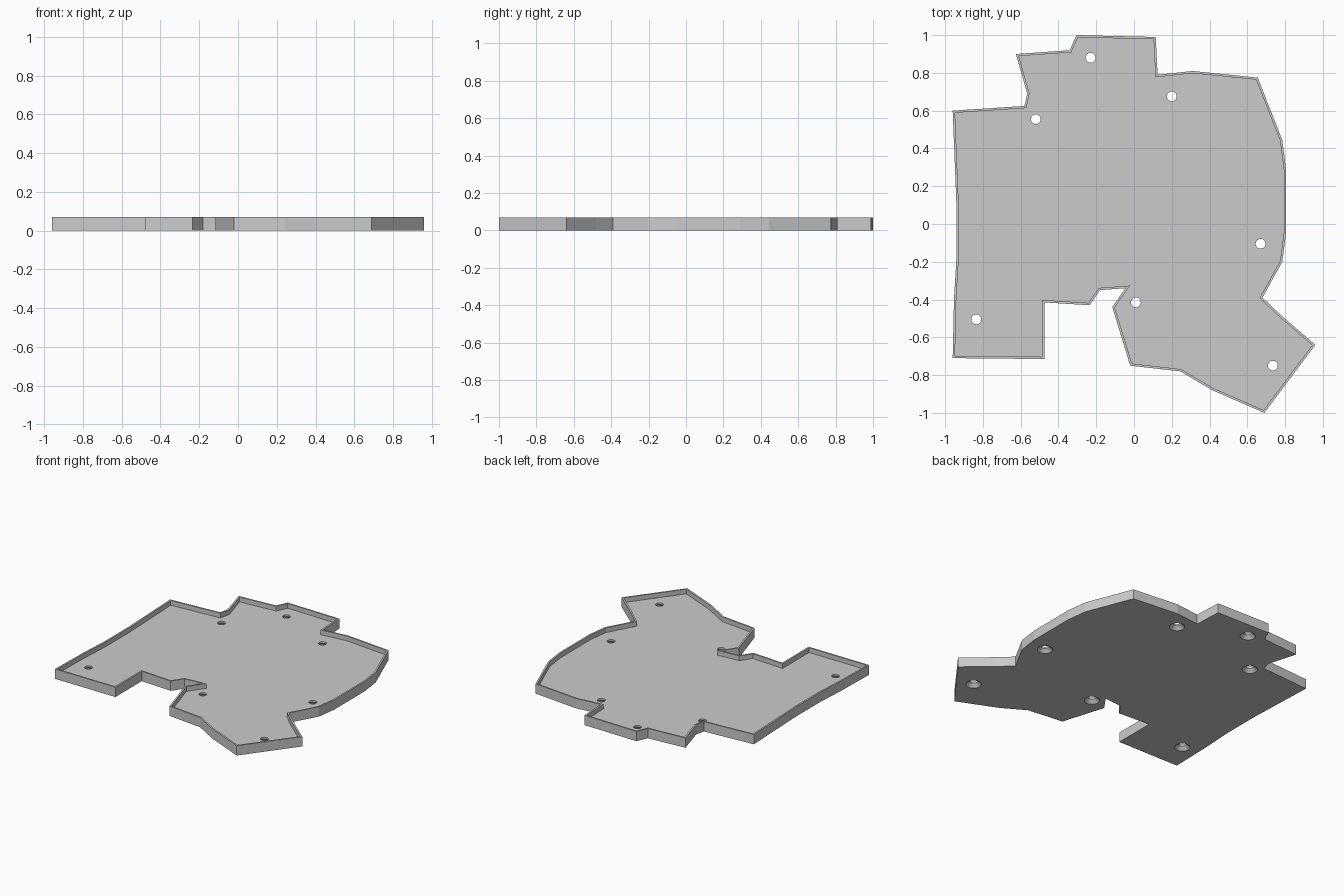
import bpy, bmesh
from mathutils import Matrix

cube = bpy.data.objects.get("Cube")
if cube:
    bpy.data.objects.remove(cube, do_unlink=True)

HEIGHT, FLOOR, RIM = 0.07, 0.036, 0.012

grey = bpy.data.materials.new("light grey plastic")
grey.use_nodes = True
grey.diffuse_color = (0.6, 0.6, 0.6, 1)
grey.node_tree.nodes["Principled BSDF"].inputs["Base Color"].default_value = (0.6, 0.6, 0.6, 1)


def make_object(name, bm):
    bmesh.ops.recalc_face_normals(bm, faces=bm.faces)
    mesh = bpy.data.meshes.new(name)
    bm.to_mesh(mesh)
    bm.free()
    mesh.materials.append(grey)
    obj = bpy.data.objects.new(name, mesh)
    bpy.context.collection.objects.link(obj)
    return obj


# Outline of the tray, counter-clockwise from the front left arm
outline = [
    (-0.96, -0.71), (-0.475, -0.715), (-0.475, -0.415), (-0.235, -0.43),
    (-0.18, -0.35), (-0.045, -0.34), (-0.115, -0.44), (-0.02, -0.75),
    (0.245, -0.78), (0.415, -0.88), (0.69, -1.0), (0.96, -0.64),
    (0.775, -0.48), (0.68, -0.39), (0.785, -0.2), (0.805, -0.05),
    (0.805, 0.29), (0.785, 0.445), (0.655, 0.775), (0.31, 0.81),
    (0.125, 0.79), (0.115, 0.99), (-0.305, 1.0), (-0.34, 0.92),
    (-0.625, 0.9), (-0.565, 0.69), (-0.58, 0.625), (-0.96, 0.6),
    (-0.94, 0.1), (-0.94, -0.18), (-0.953, -0.4),
]
holes = [(-0.23, 0.88), (0.2, 0.675), (-0.52, 0.555), (0.67, -0.105),
         (0.01, -0.415), (-0.835, -0.505), (0.735, -0.75)]

# Solid plate, then a thin rim left around a sunken floor
bm = bmesh.new()
base = bm.faces.new([bm.verts.new((x, y, 0)) for x, y in outline])
wall = bmesh.ops.extrude_face_region(bm, geom=[base], use_keep_orig=True)["geom"]
bmesh.ops.translate(bm, vec=(0, 0, HEIGHT),
                    verts=[v for v in wall if isinstance(v, bmesh.types.BMVert)])
bmesh.ops.recalc_face_normals(bm, faces=bm.faces)
top = next(f for f in bm.faces if all(v.co.z > HEIGHT / 2 for v in f.verts))
bmesh.ops.inset_region(bm, faces=[top], thickness=RIM, use_even_offset=True)
pocket = bmesh.ops.extrude_discrete_faces(bm, faces=[top])["faces"][0]
bmesh.ops.translate(bm, vec=(0, 0, FLOOR - HEIGHT), verts=pocket.verts)
tray = make_object("tray", bm)


def cut_holes(name, r_low, r_high, z_low, z_high):
    """Cut one tapered round opening at every hole position."""
    bm = bmesh.new()
    for x, y in holes:
        bmesh.ops.create_cone(
            bm, cap_ends=True, segments=32, radius1=r_low, radius2=r_high,
            depth=z_high - z_low,
            matrix=Matrix.Translation((x, y, (z_low + z_high) / 2)))
    cutter = make_object(name, bm)
    cutter.hide_render = True
    mod = tray.modifiers.new(name, "BOOLEAN")
    mod.operation = "DIFFERENCE"
    mod.solver = "EXACT"
    mod.object = cutter
    bpy.context.view_layer.objects.active = tray
    bpy.ops.object.modifier_apply(modifier=mod.name)
    bpy.data.objects.remove(cutter, do_unlink=True)


# Screw holes with countersinks on the underside
cut_holes("screw_holes", 0.026, 0.026, -0.05, 0.1)
cut_holes("countersinks", 0.062, 0.026, -0.012, 0.024)
